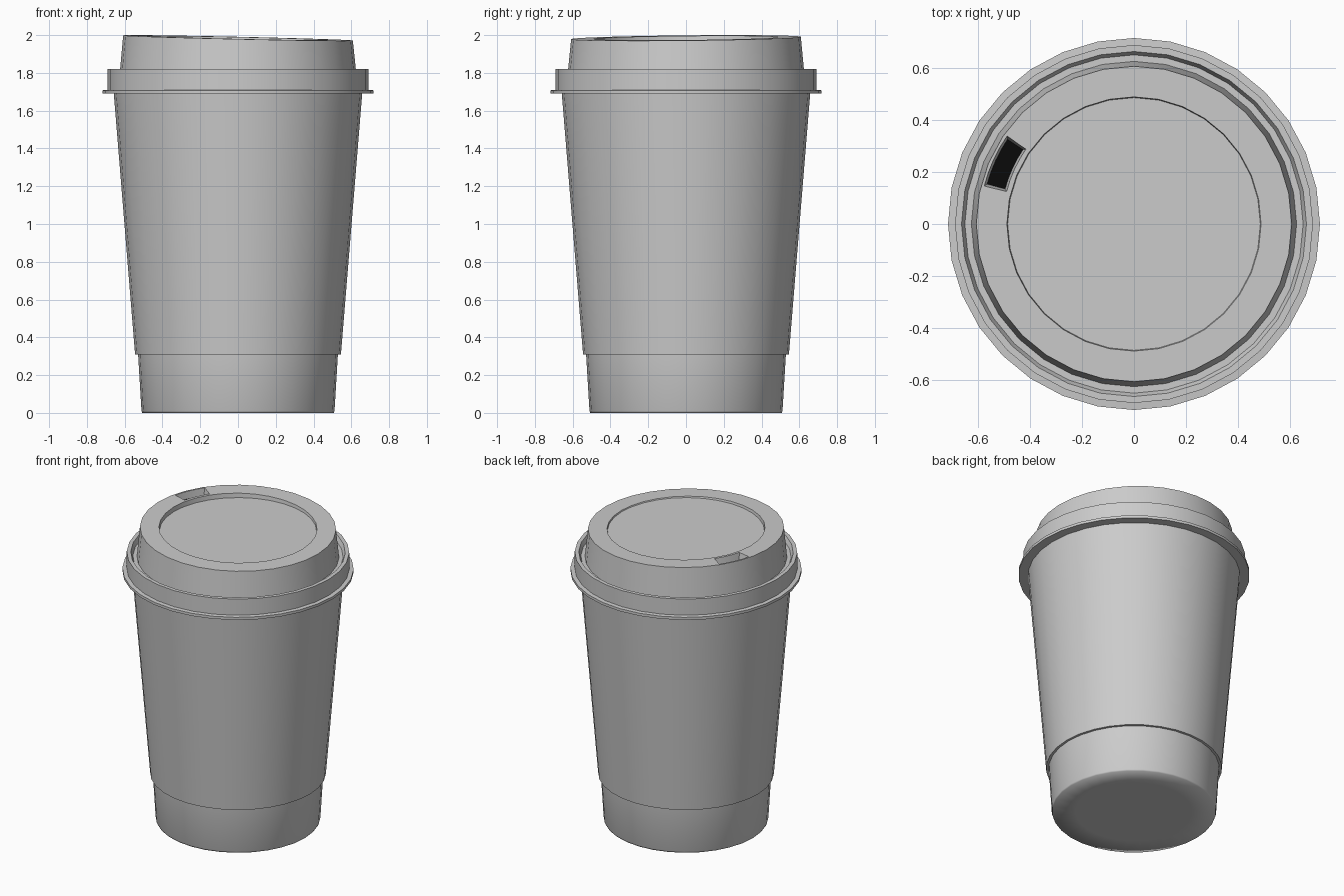
import bpy, bmesh
from math import cos, sin, pi, radians

if "Cube" in bpy.data.objects:
    bpy.data.objects.remove(bpy.data.objects["Cube"])

SIDES = 32
SIP = radians(155.5)      # direction of the sip hole and raised side of the lid


def finish(name, bm, angle=30):
    bmesh.ops.recalc_face_normals(bm, faces=bm.faces[:])
    me = bpy.data.meshes.new(name)
    bm.to_mesh(me)
    bm.free()
    ob = bpy.data.objects.new(name, me)
    bpy.context.collection.objects.link(ob)
    smooth(ob, angle)
    return ob


def smooth(ob, angle):
    bpy.ops.object.select_all(action='DESELECT')
    ob.select_set(True)
    bpy.context.view_layer.objects.active = ob
    bpy.ops.object.shade_smooth_by_angle(angle=radians(angle))


def lathe(name, profile, tilt=0.0, angle=30):
    """Closed turned solid; points (r, z, True) follow the tilted lid plane."""
    bm = bmesh.new()
    rings = []
    for p in profile:
        ring = []
        for i in range(SIDES):
            a = 2 * pi * i / SIDES
            z = p[1] + (tilt * cos(a - SIP) * p[0] if len(p) > 2 else 0)
            ring.append(bm.verts.new((p[0] * cos(a), p[0] * sin(a), z)))
        rings.append(ring)
    for lo, hi in zip(rings, rings[1:]):
        for i in range(SIDES):
            j = (i + 1) % SIDES
            bm.faces.new((lo[i], lo[j], hi[j], hi[i]))
    bm.faces.new(rings[0][::-1])
    bm.faces.new(rings[-1])
    return finish(name, bm, angle)


def sector(name, r0, r1, half, z0, z1, flare=0.0, n=4):
    """Curved block around the sip direction, optionally wider at the top."""
    bm = bmesh.new()
    loops = []
    for z, f in ((z0, 0), (z1, flare)):
        h = half + f / r0
        angs = [SIP - h + 2 * h * i / n for i in range(n + 1)]
        pts = [(r0 - f, a) for a in angs] + [(r1 + f, a) for a in reversed(angs)]
        loops.append([bm.verts.new((r * cos(a), r * sin(a), z)) for r, a in pts])
    lo, hi = loops
    for i in range(len(lo)):
        j = (i + 1) % len(lo)
        bm.faces.new((lo[i], lo[j], hi[j], hi[i]))
    bm.faces.new(lo[::-1])
    bm.faces.new(hi)
    return finish(name, bm)


# Paper cup (softly shaded bottom edge)
lathe("cup", [(0.36, 0), (0.507, 0), (0.511, 0.01), (0.529, 0.31), (0.64, 1.69)], angle=180)

# Cardboard sleeve
lathe("sleeve", [(0.525, 0.31), (0.545, 0.31), (0.658, 1.695), (0.64, 1.695)])

# Lid: flange, band, groove, dome, tilted rim and recessed flat disc
lid = lathe("lid", [
    (0.64, 1.69), (0.717, 1.69), (0.717, 1.708), (0.69, 1.71),
    (0.69, 1.82), (0.665, 1.82), (0.652, 1.79), (0.627, 1.79),
    (0.608, 1.985, True), (0.49, 1.985, True), (0.487, 1.966)],
    tilt=0.015 / 0.608)

# Sip hole
cutter = sector("sip_hole_cutter", 0.515, 0.587, radians(9.3), 1.95, 2.02, flare=0.012)
cutter.hide_render = True
mod = lid.modifiers.new("sip_hole", 'BOOLEAN')
mod.operation = 'DIFFERENCE'
mod.solver = 'EXACT'
mod.object = cutter
bpy.context.view_layer.objects.active = lid
bpy.ops.object.modifier_apply(modifier=mod.name)
bpy.data.objects.remove(cutter, do_unlink=True)
smooth(lid, 30)

# Dark opening at the bottom of the sip hole
opening = sector("sip_opening", 0.515, 0.587, radians(9.3), 1.945, 1.953)
black = bpy.data.materials.new("black")
black.diffuse_color = (0.003, 0.003, 0.003, 1)
black.use_nodes = True
black.node_tree.nodes["Principled BSDF"].inputs["Base Color"].default_value = black.diffuse_color
opening.data.materials.append(black)
